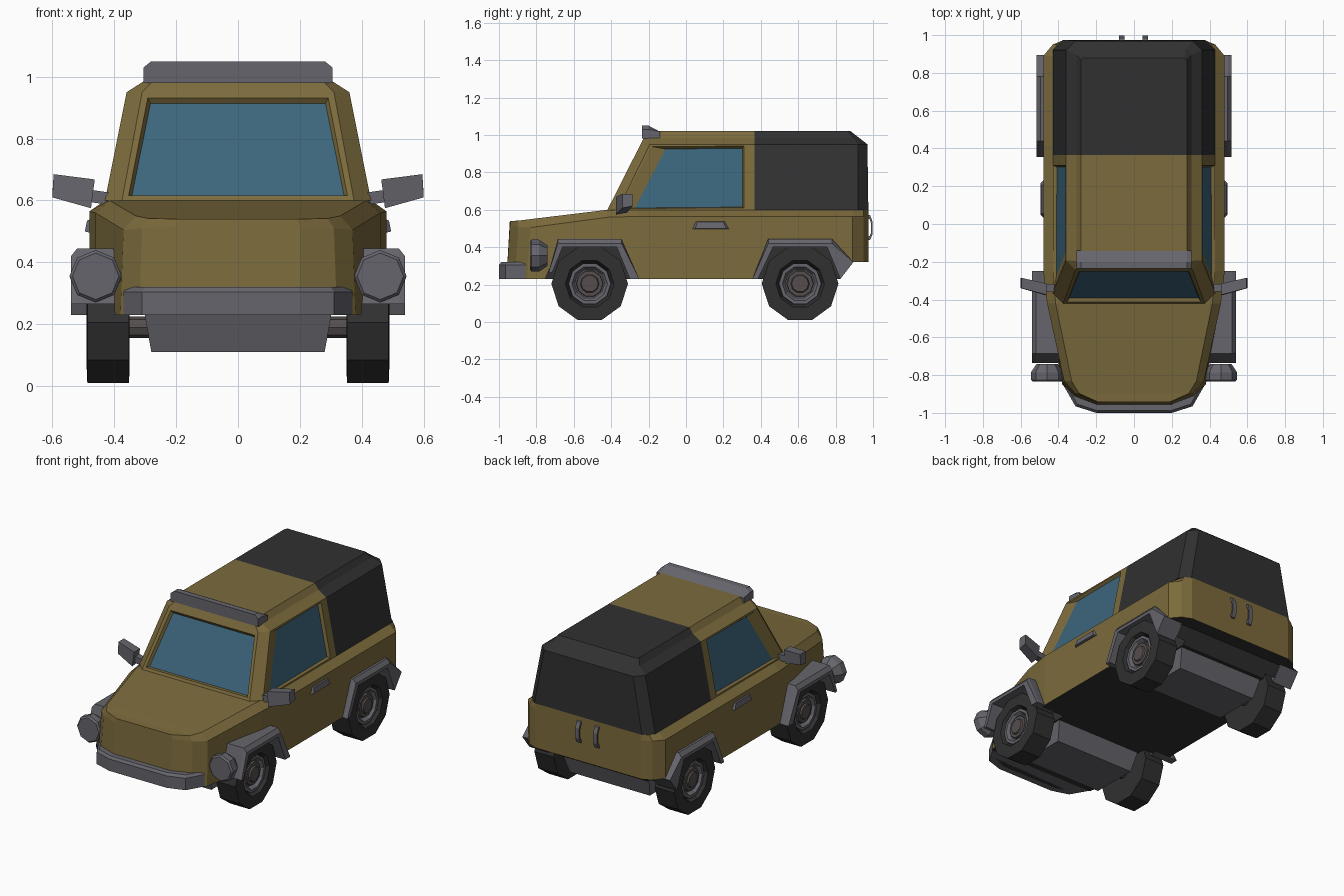
import bpy, bmesh
from math import cos, sin, pi

if "Cube" in bpy.data.objects:
    bpy.data.objects.remove(bpy.data.objects["Cube"])

def material(name, r, g, b):
    m = bpy.data.materials.new(name)
    m.diffuse_color = (r, g, b, 1)
    m.use_nodes = True
    m.node_tree.nodes["Principled BSDF"].inputs["Base Color"].default_value = m.diffuse_color
    return m

GOLD = material("ochre_paint", .20, .145, .045)
BLACK = material("black", .03, .03, .03)
GREY = material("grey_trim", .13, .13, .15)
GLASS = material("glass", .045, .13, .20)
HUB = material("hub_brown", .09, .075, .075)

def finish(name, bm, *mats):
    bmesh.ops.recalc_face_normals(bm, faces=bm.faces)
    me = bpy.data.meshes.new(name)
    bm.to_mesh(me)
    bm.free()
    for m in mats:
        me.materials.append(m)
    ob = bpy.data.objects.new(name, me)
    bpy.context.collection.objects.link(ob)
    return ob

def loft_bm(rings, bm=None):
    """Skin a list of equally long point rings and cap both ends."""
    bm = bm or bmesh.new()
    vs = [[bm.verts.new(p) for p in r] for r in rings]
    n = len(vs[0])
    for a, b in zip(vs, vs[1:]):
        for i in range(n):
            j = (i + 1) % n
            bm.faces.new((a[i], a[j], b[j], b[i]))
    bm.faces.new(vs[0])
    bm.faces.new(vs[-1])
    return bm

def loft(name, rings, mat):
    return finish(name, loft_bm(rings), mat)

def prism_rings(profile, x0, x1):
    return [[(x, y, z) for y, z in profile] for x in (x0, x1)]

def flip(rings, s):
    return [[(x * s, y, z) for x, y, z in r] for r in rings]

def disc(r, x, y, z, n=10):
    return [(x, y + r * cos(2 * pi * i / n), z + r * sin(2 * pi * i / n)) for i in range(n)]

WHEEL_Y = (-.515, .61)
SIDES = ((1, "right"), (-1, "left"))

# Lower body: sections along y as (y, bottom x, shoulder x, shoulder z, top x, top z)
sections = [(-.96, .20, .20, .515, .19, .54), (-.915, .32, .31, .51, .29, .542),
            (-.85, .38, .37, .505, .33, .55), (-.42, .46, .46, .56, .415, .60),
            (-.25, .48, .48, .565, .43, .60), (.89, .48, .48, .565, .43, .60),
            (.95, .43, .43, .565, .41, .60), (.975, .37, .37, .565, .365, .60)]
rings = []
for y, xb, xs, zs, xt, zt in sections:
    lean = .018 if y < -.8 else 0
    half = [(xb, y, .23), (xs, y + lean, zs), (xt, y + lean, zt)]
    rings.append(half + [(-x, yy, z) for x, yy, z in reversed(half)])
bm = loft_bm(rings)
for f in bm.faces:
    f.material_index = int(all(v.co.z < .24 for v in f.verts))
body = finish("lower_body", bm, GOLD, BLACK)

# Wheel wells and raised tail cut out of the body
bm = bmesh.new()
for wy in WHEEL_Y:
    well = [(wy - .25, .20), (wy - .16, .42), (wy + .16, .42), (wy + .25, .20)]
    for s, _ in SIDES:
        loft_bm(prism_rings(well, .31 * s, .6 * s), bm)
for f in bm.faces:
    f.material_index = 1
wells = finish("well_cutter", bm, GOLD, BLACK)
bm = loft_bm(prism_rings([(.80, .20), (.885, .32), (1.1, .32), (1.1, .20)], -.6, .6))
for f in bm.faces:
    f.material_index = 1
tail = finish("tail_cutter", bm, GOLD, BLACK)
bpy.context.view_layer.objects.active = body
for cutter in (wells, tail):
    mod = body.modifiers.new("cut", "BOOLEAN")
    mod.operation, mod.solver, mod.object = "DIFFERENCE", "EXACT", cutter
    bpy.ops.object.modifier_apply(modifier=mod.name)
    bpy.data.objects.remove(cutter)

# Cabin: horizontal octagons as (z, half width, front y, rear y, corner cut)
rings = []
for z, x, yf, yr, c in [(.60, .43, -.42, .975, .055), (.95, .36, -.243, .97, .05),
                        (.985, .305, -.225, .925, .03), (1.02, .28, -.205, .88, .012)]:
    half = [(x - c, yf, z), (x, yf + c, z), (x, yr - c, z), (x - c, yr, z)]
    rings.append(half + [(-px, py, z) for px, py, z in reversed(half)])
bm = loft_bm(rings)
for y in (.32, .365):
    bmesh.ops.bisect_plane(bm, geom=bm.verts[:] + bm.edges[:] + bm.faces[:],
                           plane_co=(0, y, 0), plane_no=(0, 1, 0))
bm.normal_update()
bmesh.ops.recalc_face_normals(bm, faces=bm.faces)
front, side = [], []
for f in bm.faces:
    c = f.calc_center_median()
    f.material_index = int(c.y > .366)
    if .7 < c.z < .85 and c.y < .3:
        if abs(c.x) < .05:
            front.append(f)
        elif abs(f.normal.x) > .9:
            side.append(f)
# Recessed windows
for faces, t1, t2 in ((front, .028, .014), (side, .014, .012)):
    bmesh.ops.inset_individual(bm, faces=faces, thickness=t1)
    bmesh.ops.inset_individual(bm, faces=faces, thickness=t2, depth=-.018)
    for f in faces:
        f.material_index = 2
for f in side:
    for v in f.verts:
        if v.co.y < 0:
            v.co.y += .07
finish("cabin", bm, GOLD, BLACK, GLASS)

# Roof visor and front bumper
loft("roof_visor", [[(x, -.235, .98), (x, -.235, zt), (x, -.20, zt), (x, -.14, 1.018), (x, -.14, .98)]
                    for x, zt in ((-.305, 1.03), (-.28, 1.05), (.28, 1.05), (.305, 1.03))], GREY)
plan = [(.20, -1.0), (.31, -.965), (.37, -.86)]
rings = []
for z, k in ((.23, 1), (.305, 1), (.32, .97)):
    half = [(x * k, y * (1 - (1 - k) * .4), z) for x, y in plan]
    rings.append(half + [(-x, y, zz) for x, y, zz in reversed(half)])
loft("front_bumper", rings, GREY)

# Undercarriage blocks and axles
for wy, end in zip(WHEEL_Y, ("front", "rear")):
    loft(end + "_undercarriage", [[(x * k, wy - .19, .235), (x, wy - .15, .11), (x, wy + .15, .11),
                                   (x * k, wy + .19, .235)] for x, k in ((-.28, 1.08), (.28, 1.08))], GREY)
    loft(end + "_axle", [disc(.035, x, wy, .19, 8) for x in (-.40, .40)], HUB)

for s, side_name in SIDES:
    for wy, end, xo in zip(WHEEL_Y, ("front", "rear"), (.54, .515)):
        # Tyre, rim and hub
        tag = f"{end}_{side_name}_"
        def lathe(part, prof, mat):
            loft(tag + part, flip([disc(r, x, wy, .205) for r, x in prof], s), mat)
        lathe("tyre", [(.12, .35), (.205, .352), (.205, .487), (.13, .49), (.112, .45)], BLACK)
        lathe("rim", [(.115, .44), (.113, .475), (.095, .475), (.08, .452)], GREY)
        lathe("hub", [(.075, .44), (.07, .468), (.05, .468), (.045, .478)], HUB)
        # Arch flare; the rear one ends higher at the tail
        e = .30 if end == "rear" else .23
        b = .285 if end == "rear" else .265
        outer = [(wy - .255, .23), (wy - .17, .445), (wy + .17, .445), (wy + b, .32 if e > .25 else .23)]
        inner = [(wy + .215, .23), (wy + .145, .40), (wy - .145, .40), (wy - .225, .23)]
        if end == "front":
            outer[0] = (wy - .22, .265)
            inner[3] = (wy - .20, .265)
        arch = outer + inner
        low = [(y, min(z, .42) if z > .43 else z) for y, z in arch]
        loft(tag + "arch_flare", flip([[(.38, y, z) for y, z in arch],
                                       [(xo - .02, y, z) for y, z in arch],
                                       [(xo, y, z) for y, z in low]], s), GREY)

    # Headlight
    rings = [[(.46 + r * cos(pi * i / 4), y, .355 + r * sin(pi * i / 4)) for i in range(8)]
             for r, y in ((.055, -.74), (.085, -.785), (.085, -.825), (.075, -.835))]
    loft(side_name + "_headlight", flip(rings, s), GREY)

    # Mirror head and arm
    head = [[(x, y, z0), (x, y + d, z0 + .01), (x + t, y + d, z1), (x + t, y, z1)]
            for x, y, d, z0, z1, t in ((.475, -.375, .06, .575, .668, -.012),
                                       (.60, -.34, .055, .61, .685, -.004))]
    loft(side_name + "_mirror", flip(head, s), GREY)
    arm = [[(x, y, z - .02), (x, y + .04, z - .02), (x, y + .04, z + .02), (x, y, z + .02)]
           for x, y, z in ((.41, -.36, .605), (.48, -.355, .615))]
    loft(side_name + "_mirror_arm", flip(arm, s), GREY)

    # Door handle
    bar = [[(.475, .03, .495), (.475, .235, .495), (.475, .21, .54), (.475, .05, .54)],
           [(.495, .05, .50), (.495, .215, .50), (.488, .20, .535), (.488, .06, .535)]]
    loft(side_name + "_door_handle", flip(bar, s), GREY)

# Tailgate handles
for x, name in ((-.065, "left"), (.06, "right")):
    grip = [(.97, .435), (.985, .44), (.998, .47), (.998, .535), (.985, .57), (.97, .575),
            (.97, .555), (.982, .55), (.988, .53), (.988, .475), (.982, .46), (.97, .455)]
    loft(name + "_tailgate_handle", prism_rings(grip, x - .014, x + .014), GREY)
